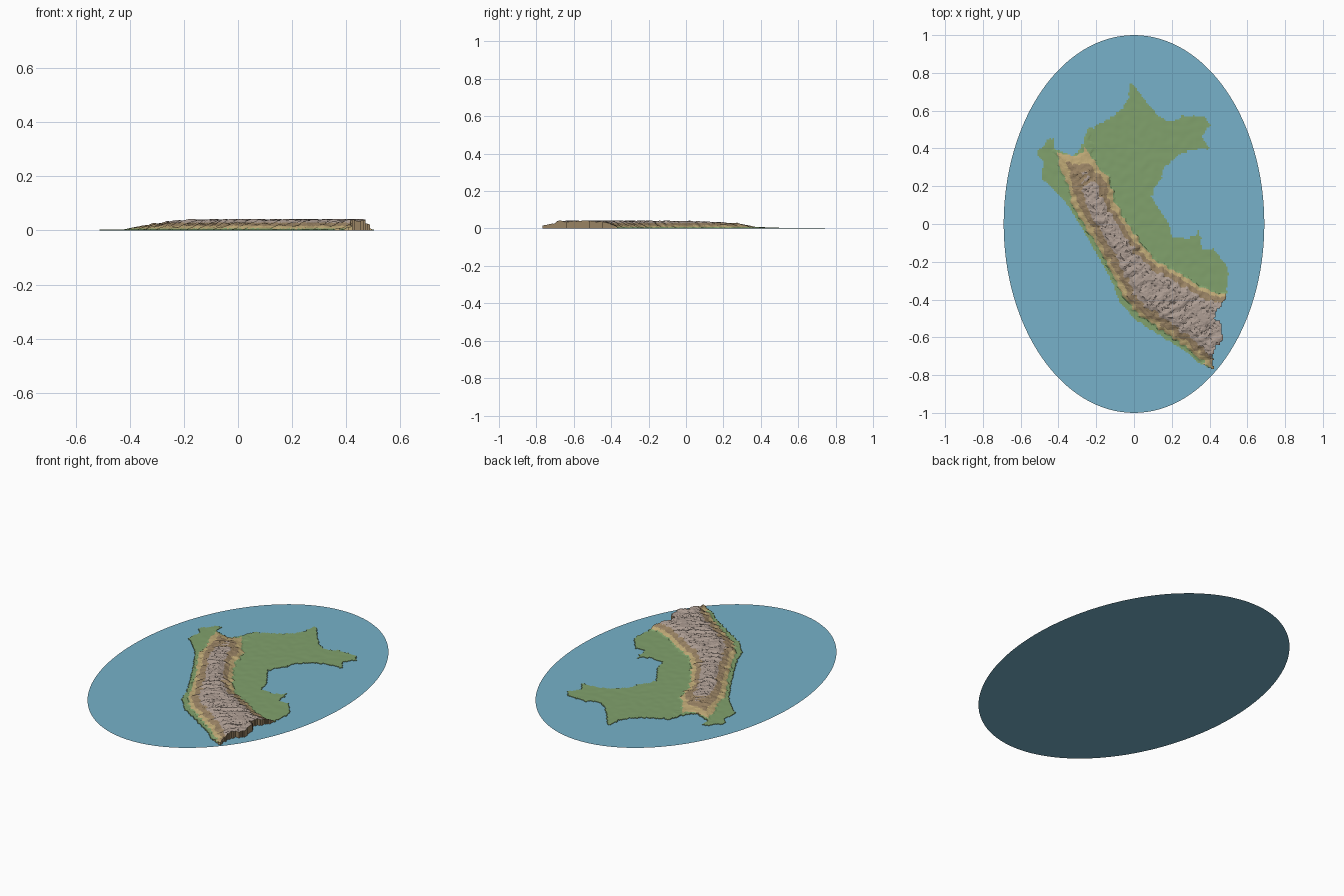
import bpy, bmesh, math
from mathutils import Vector, noise

if "Cube" in bpy.data.objects:
    bpy.data.objects.remove(bpy.data.objects["Cube"], do_unlink=True)


def material(name, rgb):
    mat = bpy.data.materials.new(name)
    mat.use_nodes = True
    colour = [(c / 255) ** 2.2 for c in rgb] + [1]
    mat.diffuse_color = colour
    mat.node_tree.nodes["Principled BSDF"].inputs["Base Color"].default_value = colour
    return mat


def add_object(name, bm, materials):
    mesh = bpy.data.meshes.new(name)
    bm.to_mesh(mesh)
    bm.free()
    for mat in materials:
        mesh.materials.append(mat)
    obj = bpy.data.objects.new(name, mesh)
    bpy.context.collection.objects.link(obj)
    return obj


sea_blue = material("sea blue", (118, 176, 200))
land_colours = [
    material("lowland green", (128, 160, 108)),
    material("foothill tan", (190, 168, 118)),
    material("slope brown", (152, 130, 100)),
    material("highland grey", (172, 156, 146)),
]

# Plan shapes, in hundredths of a unit
BORDER = [(-2, 75), (1, 72), (7, 64), (13, 57), (19, 54), (27, 57), (37, 57), (40, 53),
          (36, 46), (40, 40), (30, 39), (21, 35), (16, 30), (13, 21), (9, 15), (14, 7),
          (18, 1), (20, -7), (28, -8), (35, -4), (36, -14), (42, -13), (50, -23), (49, -38),
          (46, -43), (42, -50), (46, -52), (47, -61), (42, -67), (42, -76), (36, -75),
          (28, -68), (14, -59), (1, -51), (-8, -41), (-11, -32), (-18, -19), (-27, -3),
          (-35, 10), (-42, 18), (-49, 24), (-48, 33), (-52, 38), (-43, 47), (-42, 40),
          (-32, 36), (-28, 40), (-25, 50), (-10, 57), (-3, 66)]
WEST_FOOT = [(-26, 50), (-30, 37), (-43, 39), (-36, 20), (-33, 10), (-25, -3), (-16, -19),
             (-9, -32), (-5, -41), (3, -49), (15, -57), (28, -66), (40, -77)]
EAST_FOOT = [(-23, 50), (-22, 36), (-13, 25), (-9, 10), (-3, 0), (5, -12), (13, -20),
             (22, -24), (32, -31), (43, -36), (60, -38), (60, -77)]


def scaled(points):
    return [Vector((x / 100, y / 100)) for x, y in points]


def inside(p, polygon):
    hit = False
    for a, b in zip(polygon, polygon[1:] + polygon[:1]):
        if (a.y > p.y) != (b.y > p.y):
            if p.x < a.x + (b.x - a.x) * (p.y - a.y) / (b.y - a.y):
                hit = not hit
    return hit


def distance(p, path):
    best = math.inf
    for a, b in zip(path, path[1:]):
        d = b - a
        t = max(0, min(1, (p - a).dot(d) / d.length_squared))
        best = min(best, (p - a - d * t).length)
    return best


border, west, east = scaled(BORDER), scaled(WEST_FOOT), scaled(EAST_FOOT)
mountains = west + east[::-1]
LOWLAND = 0.003


def height(p):
    """Flat lowland, with a ridged range rising between its two feet."""
    wobble = Vector((noise.noise((p.x * 30, p.y * 30, 0)),
                     noise.noise((p.x * 30, p.y * 30, 5)))) * 0.02
    q = p + wobble
    if not inside(q, mountains):
        return LOWLAND + 0.001 * noise.noise((p.x * 25, p.y * 25, 2))
    rise = min(1, distance(q, west) / 0.09) ** 0.8 * min(1, distance(q, east) / 0.08) ** 0.8
    crest = 0.036 - 0.016 * max(0, min(1, (p.y - 0.02) / 0.38))
    along, across = p.x * 0.55 - p.y * 0.83, p.x * 0.83 + p.y * 0.55
    ridge = noise.noise((along * 42, across * 16, 1)) + 0.5 * noise.noise((p.x * 90, p.y * 90, 3))
    return min(0.042, LOWLAND + rise * crest * (1 + 0.22 * ridge))


def band(z):
    return sum(z > limit for limit in (0.007, 0.017, 0.029))


# Sea: a flat oval sheet
bm = bmesh.new()
bmesh.ops.create_circle(bm, cap_ends=True, segments=128, radius=1)
bmesh.ops.scale(bm, vec=(0.69, 1, 1), verts=bm.verts)
add_object("sea", bm, [sea_blue])

# Land: square cells kept where they fall inside the border
STEP = 0.008
bm = bmesh.new()
grid = {}


def corner(i, j):
    if (i, j) not in grid:
        p = Vector((i * STEP, j * STEP))
        grid[i, j] = bm.verts.new((p.x, p.y, height(p)))
    return grid[i, j]


for i in range(-70, 70):
    for j in range(-100, 100):
        centre = Vector((i + 0.5, j + 0.5)) * STEP
        ragged = noise.noise((centre.x * 45, centre.y * 45, 7)) * 0.012
        if inside(centre + Vector((ragged, -ragged)), border):
            bm.faces.new([corner(i, j), corner(i + 1, j), corner(i + 1, j + 1), corner(i, j + 1)])

# Triangulated surface gives crisp facets
bmesh.ops.triangulate(bm, faces=bm.faces[:])

# Walls: drop the open rim to the sea
rim = [e for e in bm.edges if e.is_boundary]
extruded = bmesh.ops.extrude_edge_only(bm, edges=rim)["geom"]
for v in extruded:
    if isinstance(v, bmesh.types.BMVert):
        v.co.z = 0
bmesh.ops.recalc_face_normals(bm, faces=bm.faces[:])
if sum(f.normal.z for f in bm.faces) < 0:
    bmesh.ops.reverse_faces(bm, faces=bm.faces[:])

# Colour by elevation
for f in bm.faces:
    wall = abs(f.normal.z) < 0.01
    z = max(v.co.z for v in f.verts) if wall else f.calc_center_median().z
    f.material_index = min(band(z), 2) if wall else band(z)
add_object("relief_land", bm, land_colours)
